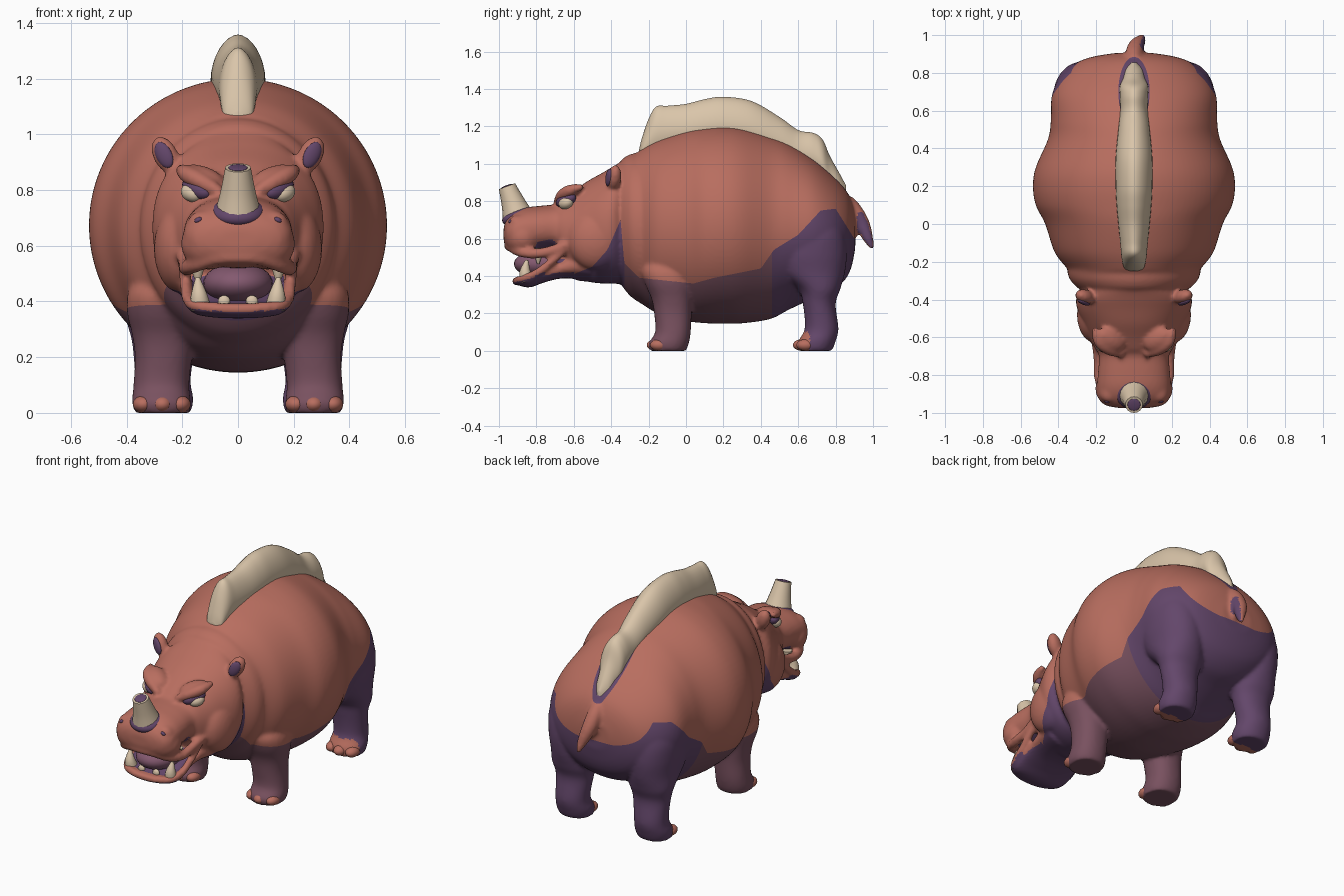
import bpy, bmesh, math
from mathutils import Vector, Euler

if "Cube" in bpy.data.objects:
    bpy.data.objects.remove(bpy.data.objects["Cube"])


def material(name, rgb):
    m = bpy.data.materials.new(name)
    m.diffuse_color = (*rgb, 1)
    m.use_nodes = True
    m.node_tree.nodes["Principled BSDF"].inputs["Base Color"].default_value = m.diffuse_color
    return m


RED = material("brick_red_hide", (0.48, 0.155, 0.115))
PURPLE = material("dark_purple_hide", (0.125, 0.062, 0.145))
MAUVE = material("mauve_belly", (0.19, 0.082, 0.115))
CREAM = material("cream_horn", (0.70, 0.56, 0.40))
TONGUE = material("tongue_mauve", (0.23, 0.10, 0.16))
skin = []  # parts that are fused into one hide


def finish(bm, name, mat):
    bmesh.ops.recalc_face_normals(bm, faces=bm.faces)
    for f in bm.faces:
        f.smooth = True
    me = bpy.data.meshes.new(name)
    bm.to_mesh(me)
    bm.free()
    me.materials.append(mat or RED)
    ob = bpy.data.objects.new(name, me)
    bpy.context.collection.objects.link(ob)
    if mat is None:
        skin.append(ob)


def resample(secs, steps):
    """Catmull-Rom smoothing through the cross-section table."""
    out = []
    for i in range(len(secs) - 1):
        p0, p1, p2, p3 = (secs[max(0, min(len(secs) - 1, i + k))] for k in (-1, 0, 1, 2))
        for s in range(steps):
            t = s / steps
            out.append([0.5 * (2 * b + (c - a) * t + (2 * a - 5 * b + 4 * c - d) * t * t
                               + (3 * b - a - 3 * c + d) * t ** 3)
                        for a, b, c, d in zip(p0, p1, p2, p3)])
    return out + [list(secs[-1])]


def loft(name, secs, mat=None, axis="y", side=1, n=64, power=1.0):
    """Sections are (position, x0, x1, v0, v1), rounded off around their box."""
    bm = bmesh.new()
    rings = []
    for t, x0, x1, v0, v1 in resample(secs, 6):
        ring = []
        for k in range(n):
            a = 2 * math.pi * k / n
            c, s = math.cos(a), math.sin(a)
            c = math.copysign(abs(c) ** power, c)
            s = math.copysign(abs(s) ** power, s)
            x = side * ((x0 + x1) / 2 + (x1 - x0) / 2 * c)
            v = (v0 + v1) / 2 + (v1 - v0) / 2 * s
            ring.append(bm.verts.new((x, t, v) if axis == "y" else (x, v, t)))
        rings.append(ring)
    for r, q in zip(rings, rings[1:]):
        for k in range(n):
            j = (k + 1) % n
            bm.faces.new((r[k], r[j], q[j], q[k]))
    bm.faces.new(rings[0])
    bm.faces.new(rings[-1])
    finish(bm, name, mat)


def sym(rows):
    return [(y, -w, w, lo, hi) for y, w, lo, hi in rows]


def blob(name, loc, rad, mat=None, rot=(0, 0, 0), side=1):
    bm = bmesh.new()
    bmesh.ops.create_uvsphere(bm, u_segments=28, v_segments=18, radius=1)
    m = Euler([math.radians(r) for r in rot]).to_matrix()
    for v in bm.verts:
        p = m @ Vector(a * b for a, b in zip(v.co, rad)) + Vector(loc)
        v.co = (p.x * side, p.y, p.z)
    finish(bm, name, mat)


def activate(obs):
    bpy.ops.object.select_all(action="DESELECT")
    for ob in obs:
        ob.select_set(True)
    bpy.context.view_layer.objects.active = obs[0]


def tube(name, pts, radii, mat=None, side=1):
    """Tapered round tube through points."""
    cu = bpy.data.curves.new(name, "CURVE")
    cu.dimensions = "3D"
    cu.bevel_depth = 1
    cu.bevel_resolution = 6
    cu.use_fill_caps = True
    rows = resample([(*p, r) for p, r in zip(pts, radii)], 6)
    sp = cu.splines.new("POLY")
    sp.points.add(len(rows) - 1)
    for q, (x, y, z, r) in zip(sp.points, rows):
        q.co = (x * side, y, z, 1)
        q.radius = r
    ob = bpy.data.objects.new(name, cu)
    bpy.context.collection.objects.link(ob)
    cu.materials.append(mat or RED)
    activate([ob])
    bpy.ops.object.convert(target="MESH")
    bpy.ops.object.shade_smooth_by_angle(angle=math.radians(50))
    if mat is None:
        bm = bmesh.new()
        bm.from_mesh(ob.data)
        bpy.data.objects.remove(ob)
        bmesh.ops.remove_doubles(bm, verts=bm.verts, dist=1e-5)
        finish(bm, name, None)


# Body, head, jaw
loft("body", sym([
    (-0.365, .25, .40, .98), (-0.34, .295, .345, 1.025), (-0.30, .335, .295, 1.05),
    (-0.26, .352, .265, 1.06), (-0.235, .355, .25, 1.08), (-0.15, .42, .20, 1.125),
    (0, .47, .16, 1.175), (.1, .52, .148, 1.192), (.2, .535, .145, 1.2),
    (.3, .52, .147, 1.19), (.45, .455, .17, 1.145), (.55, .44, .22, 1.105),
    (.68, .435, .28, 1.025), (.78, .39, .32, .94), (.85, .31, .38, .865),
    (.885, .22, .45, .80), (.905, .10, .55, .72)]), n=96)
loft("head", sym([
    (-.975, .07, .59, .66), (-.96, .15, .55, .70), (-.92, .19, .525, .74),
    (-.86, .195, .52, .765), (-.78, .19, .53, .775), (-.70, .185, .53, .785),
    (-.66, .205, .46, .815), (-.60, .235, .385, .855), (-.53, .265, .37, .905),
    (-.45, .30, .36, .95), (-.39, .305, .36, .985), (-.33, .27, .36, 1.015),
    (-.24, .26, .40, 1.02)]), n=80, power=0.9)
loft("lower_jaw", sym([
    (-.905, .10, .36, .385), (-.88, .15, .345, .395), (-.83, .175, .34, .41),
    (-.76, .178, .365, .445), (-.68, .185, .385, .49), (-.6, .20, .385, .53),
    (-.5, .22, .37, .55)]), power=0.85)


def lip(name, half, r):
    pts = half + [(-x, y, z) for x, y, z in reversed(half[:-1])]
    tube(name, pts, [r] * len(pts))


lip("lower_lip", [(.195, -.635, .56), (.188, -.72, .475), (.182, -.80, .415), (.152, -.87, .385),
                  (.08, -.902, .375), (0, -.907, .372)], .022)
lip("upper_lip", [(.197, -.63, .57), (.188, -.72, .535), (.185, -.81, .52), (.155, -.89, .53),
                  (.08, -.935, .555), (0, -.945, .56)], .027)
tube("tail", [(0, .86, .80), (0, .90, .745), (.012, .942, .675), (.035, .974, .60), (.046, .996, .545)],
     [.04, .046, .042, .028, .010])

FRONT_LEG = [(0, .175, .37, -.19, .0), (.04, .17, .38, -.2, .015), (.1, .175, .375, -.165, .025),
             (.2, .165, .37, -.17, .03), (.28, .15, .38, -.185, .035), (.36, .14, .398, -.22, .04),
             (.43, .15, .395, -.235, .03), (.5, .2, .36, -.2, 0)]
REAR_LEG = [(0, .17, .37, .60, .78), (.05, .16, .38, .60, .80), (.12, .17, .37, .635, .815),
            (.25, .15, .38, .625, .80), (.33, .13, .40, .60, .825), (.42, .12, .41, .50, .85),
            (.52, .12, .425, .46, .86), (.62, .12, .425, .5, .85), (.7, .15, .39, .6, .82),
            (.78, .2, .33, .66, .76)]

for s, tag in ((1, "left"), (-1, "right")):
    # Legs and toes
    loft("front_leg_" + tag, FRONT_LEG, None, "z", s, 40, 0.9)
    loft("rear_leg_" + tag, REAR_LEG, None, "z", s, 40, 0.95)
    for i, x in enumerate((.207, .272, .34)):
        dy = 0 if i == 1 else .018
        blob(f"front_toe_{i}_{tag}", (x, -.16 + dy, .031), (.037, .05, .031), RED, side=s)
        blob(f"rear_toe_{i}_{tag}", (x, .622 + dy, .031), (.037, .05, .031), RED, side=s)
    # Muzzle and nostrils
    blob("muzzle_" + tag, (.105, -.872, .607), (.1, .095, .093), side=s)
    blob("nostril_rim_" + tag, (.135, -.90, .69), (.048, .045, .035), None, (0, 25, 0), s)
    blob("nostril_" + tag, (.142, -.935, .692), (.016, .014, .01), PURPLE, (0, 25, 0), s)
    # Eyes under heavy frowning brows
    blob("eyelid_" + tag, (.147, -.642, .805), (.068, .038, .036), PURPLE, (0, -18, 45), s)
    blob("eye_" + tag, (.166, -.642, .79), (.045, .034, .032), CREAM, (0, -18, 45), s)
    blob("brow_lump_" + tag, (.125, -.61, .85), (.085, .055, .034), None, (0, -18, 30), s)
    tube("brow_" + tag, [(.06, -.69, .79), (.13, -.665, .828), (.185, -.62, .858), (.21, -.55, .878)],
         [.02, .031, .031, .014], None, s)
    # Cheeks
    blob("cheek_" + tag, (.205, -.48, .59), (.097, .15, .16), None, side=s)
    # Ears
    blob("ear_" + tag, (.26, -.385, .925), (.045, .038, .073), None, (0, 28, 20), s)
    blob("ear_inside_" + tag, (.266, -.413, .926), (.03, .015, .05), PURPLE, (0, 28, 20), s)
    # Teeth
    tube("lower_tusk_" + tag, [(.135, -.85, .375), (.14, -.86, .425), (.145, -.85, .485)],
         [.038, .029, .008], CREAM, s)
    tube("upper_tooth_" + tag, [(.145, -.79, .55), (.145, -.79, .51), (.143, -.79, .465)],
         [.026, .021, .006], CREAM, s)
    blob("small_tooth_" + tag, (.05, -.875, .40), (.022, .014, .022), CREAM, side=s)

# Tongue, horn and crest
blob("tongue", (0, -.77, .465), (.125, .15, .075), TONGUE)
tube("nose_horn", [(0, -.90, .72), (0, -.924, .79), (0, -.957, .88)], [.083, .064, .046], CREAM)
blob("horn_hollow", (0, -.957, .88), (.034, .034, .006), PURPLE, (20, 0, 0))
blob("horn_base_ring", (0, -.897, .72), (.098, .09, .045), PURPLE, (20, 0, 0))
loft("back_crest", sym([
    (-.25, .02, 1.03, 1.08), (-.235, .05, 1.01, 1.14), (-.20, .062, 1.0, 1.24),
    (-.16, .068, 1.01, 1.305), (-.10, .073, 1.03, 1.31), (0, .083, 1.04, 1.32),
    (.1, .092, 1.05, 1.345), (.2, .097, 1.05, 1.358), (.35, .097, 1.03, 1.335),
    (.5, .083, .99, 1.25), (.6, .073, .95, 1.18), (.68, .075, .92, 1.165),
    (.73, .075, .88, 1.13), (.77, .058, .83, 1.04), (.82, .045, .8, .95),
    (.855, .015, .8, .885)]), CREAM, n=32, power=1.12)

# Fuse the hide into one soft skin
activate(skin)
bpy.ops.object.join()
hide = skin[0]
hide.name = "hide"
rm = hide.modifiers.new("fuse", "REMESH")
rm.mode, rm.voxel_size = "VOXEL", 0.011
sm = hide.modifiers.new("soften", "SMOOTH")
sm.factor, sm.iterations = 0.5, 5
bpy.ops.object.convert(target="MESH")

# Colour borders of the hide, as height along y
EDGE = [(-.76, .33), (-.7, .39), (-.6, .41), (-.5, .45), (-.42, .54), (-.35, .70), (-.33, .47),
        (-.25, .39), (.04, .36), (.15, .39), (.4, .44), (.47, .54), (.6, .62), (.72, .75),
        (.8, .76), (.9, .60)]


def underside(c):
    for (a, za), (b, zb) in zip(EDGE, EDGE[1:]):
        if c.y <= b:
            return c.z - za - (zb - za) * max(0, (c.y - a) / (b - a))
    return c.z - EDGE[-1][1]


def crest_border(c):
    return (c.x / .083) ** 2 + ((c.y - .70) / .185) ** 2 - 1 if c.z > .7 else 1


def mouth(c):
    return (c.x / .165) ** 2 + (min(0, c.y + .8) / .09) ** 2 - 1 if c.y < -.6 and c.z < .6 else 1


def rule(c, n):
    if crest_border(c) < 0:
        return 1
    if mouth(c) < 0 and (n.z > .3 and c.z < .54 or n.z < -.6 and c.z > .46):
        return 1
    if c.y < -.6 and n.z < -.5 and c.z < .42:
        return 1
    if c.y > .915:
        return int(n.x > .6 and c.z < .74)
    if .5 < c.y < .66 and c.z < .1:
        return 0
    if underside(c) < 0:
        return 2 if -.33 < c.y < .46 else 1
    return 0


bm = bmesh.new()
bm.from_mesh(hide.data)
for border in (underside, crest_border, mouth, lambda c: c.y - .46, lambda c: c.y + .33):
    new = []
    for e in list(bm.edges):
        a, b = e.verts
        fa, fb = border(a.co), border(b.co)
        if fa * fb < 0:
            new.append(bmesh.utils.edge_split(e, a, min(.97, max(.03, fa / (fa - fb))))[1])
    bmesh.ops.connect_verts(bm, verts=new)
bm.normal_update()
for f in bm.faces:
    f.smooth = True
    f.material_index = rule(f.calc_center_median(), f.normal)
hide.data.materials.clear()
for m in (RED, PURPLE, MAUVE):
    hide.data.materials.append(m)
bm.to_mesh(hide.data)
bm.free()
